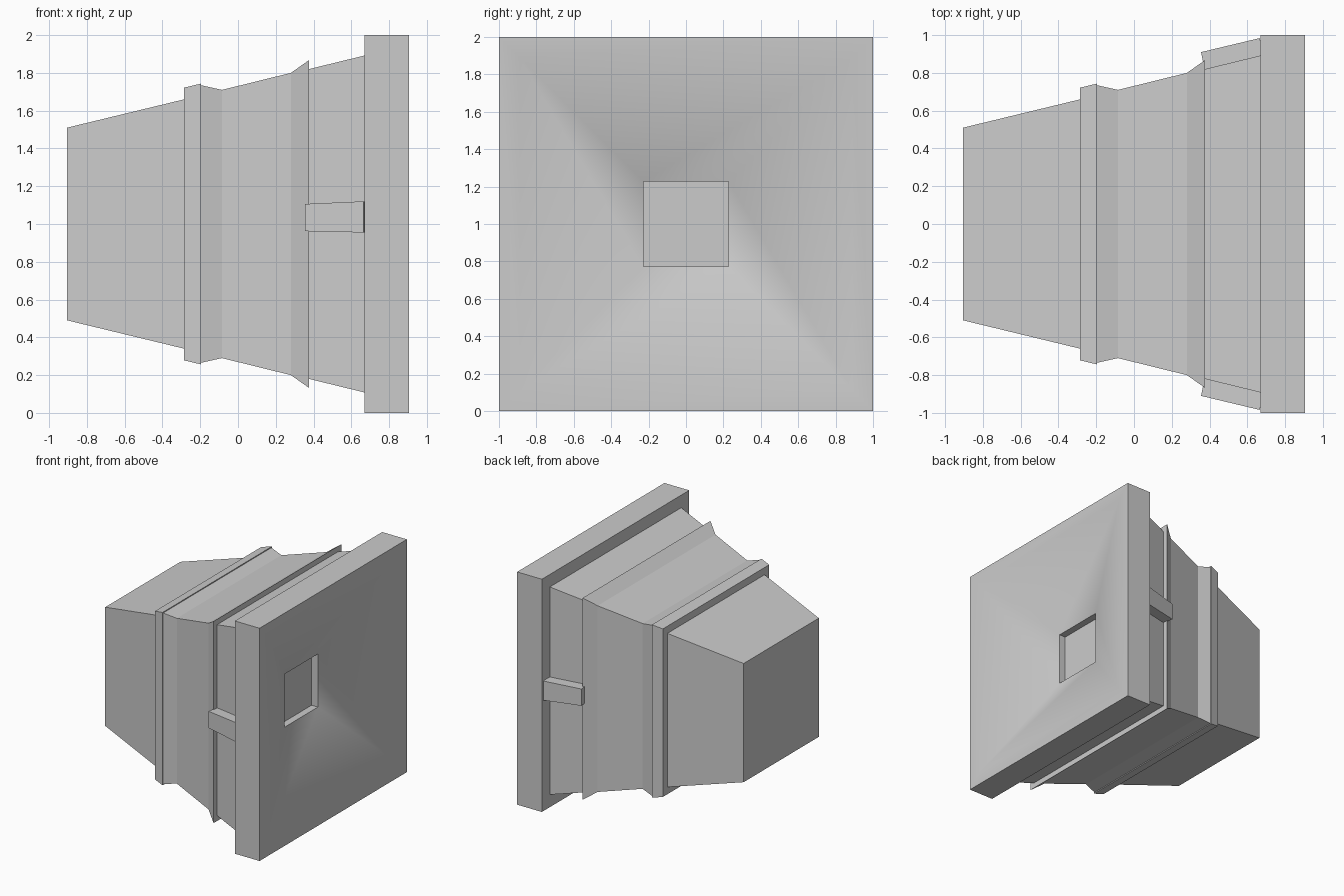
import bpy, bmesh, math

if "Cube" in bpy.data.objects:
    bpy.data.objects.remove(bpy.data.objects["Cube"])

CZ = 1.0  # height of the central axis


def square_loft(name, profile, cap_start=False, cap_end=False, smooth_angle=None):
    """Sweep square rings given as (x, half size) along the x axis."""
    bm = bmesh.new()
    rings = [[bm.verts.new((x, h * sy, CZ + h * sz))
              for sy, sz in ((-1, -1), (1, -1), (1, 1), (-1, 1))]
             for x, h in profile]
    for a, b in zip(rings, rings[1:]):
        for i in range(4):
            j = (i + 1) % 4
            bm.faces.new((a[i], a[j], b[j], b[i]))
    if cap_start:
        bm.faces.new(rings[0][::-1])
    if cap_end:
        bm.faces.new(rings[-1])
    return finish(name, bm, smooth_angle)


def finish(name, bm, smooth_angle=None):
    me = bpy.data.meshes.new(name)
    bm.to_mesh(me)
    bm.free()
    ob = bpy.data.objects.new(name, me)
    bpy.context.collection.objects.link(ob)
    if smooth_angle:
        bpy.ops.object.select_all(action='DESELECT')
        ob.select_set(True)
        bpy.context.view_layer.objects.active = ob
        bpy.ops.object.shade_smooth_by_angle(angle=math.radians(smooth_angle))
    return ob


# Tapered housing with a raised band and a flared ridge
square_loft("housing", [
    (-0.905, 0.51), (-0.285, 0.66), (-0.285, 0.722), (-0.197, 0.743),
    (-0.197, 0.735), (-0.085, 0.71), (0.28, 0.80), (0.375, 0.867),
    (0.375, 0.82), (0.67, 0.892)], cap_start=True)

# Front flange, dished face and square recess
square_loft("front_flange", [
    (0.67, 0.892), (0.67, 1.0), (0.905, 1.0), (0.905, 0.89),
    (0.60, 0.228), (0.54, 0.228)], cap_end=True, smooth_angle=40)

# Side latches: a tilted block on each side, slightly wider at the flange
section = [(0.355, 0.91, 0.962, 1.106), (0.377, 0.80, 0.962, 1.106),
           (0.70, 0.86, 0.955, 1.12), (0.665, 0.984, 0.955, 1.12)]
for name, side in (("latch_front", -1), ("latch_back", 1)):
    bm = bmesh.new()
    low = [bm.verts.new((x, side * y, z0)) for x, y, z0, z1 in section]
    high = [bm.verts.new((x, side * y, z1)) for x, y, z0, z1 in section]
    bm.faces.new(low[::-1])
    bm.faces.new(high)
    for i in range(4):
        j = (i + 1) % 4
        bm.faces.new((low[i], low[j], high[j], high[i]))
    bmesh.ops.recalc_face_normals(bm, faces=bm.faces[:])
    finish(name, bm)
